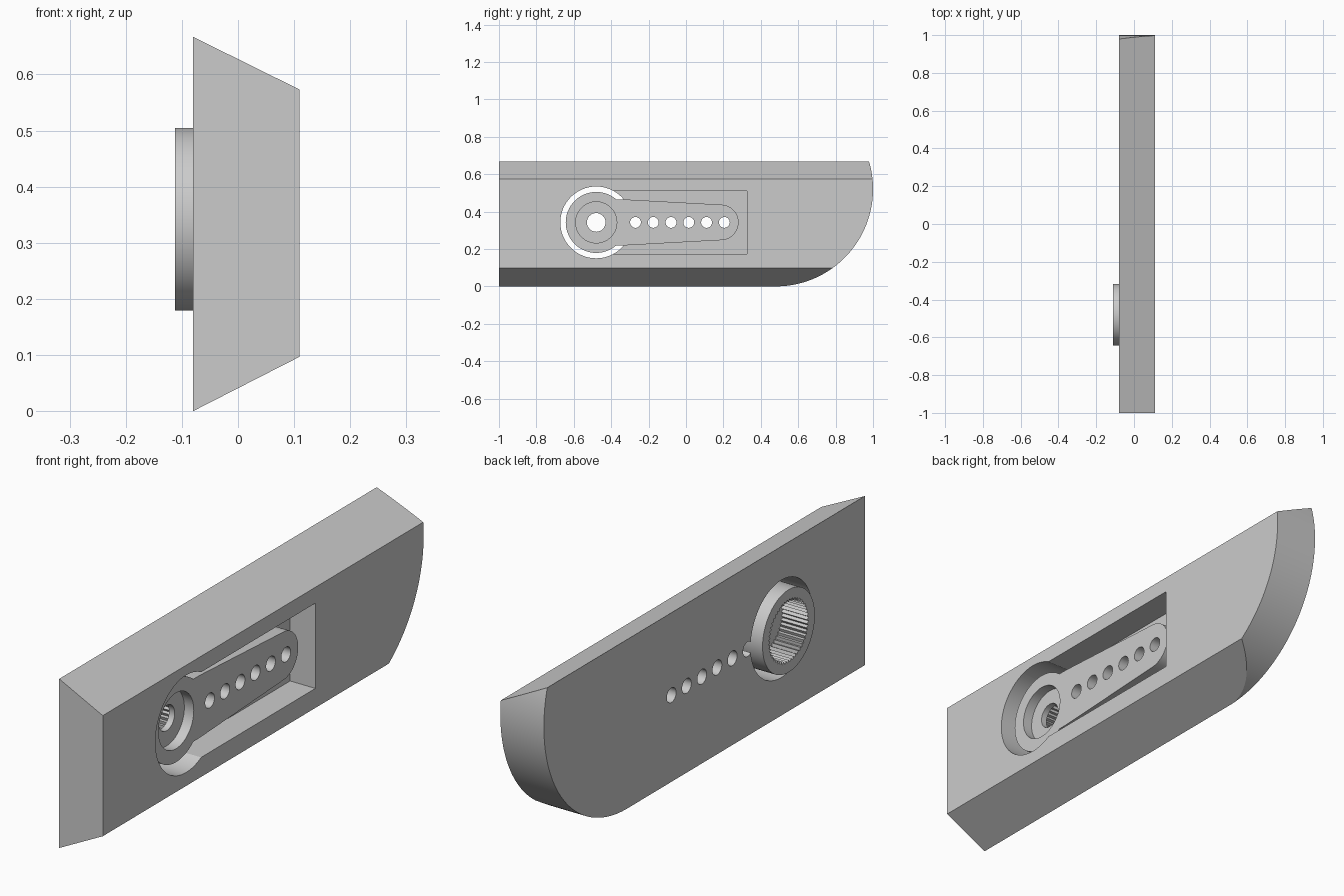
import bpy, bmesh
from math import sin, cos, pi

if "Cube" in bpy.data.objects:
    bpy.data.objects.remove(bpy.data.objects["Cube"], do_unlink=True)

grey = bpy.data.materials.new("plain grey")
grey.use_nodes = True
grey.diffuse_color = (0.6, 0.6, 0.6, 1)
grey.node_tree.nodes["Principled BSDF"].inputs["Base Color"].default_value = (0.6, 0.6, 0.6, 1)

AXIS_Y, AXIS_Z = -0.48, 0.342      # pivot of the arm
BACK, FACE = -0.08, 0.11           # plate sides along x
FLOOR, ARM_TOP, HUB_BACK = 0.0, 0.066, -0.112


def arc(y, z, r, start=0, end=2 * pi, n=64):
    """Points along an arc in the side plane."""
    return [(y + r * cos(start + (end - start) * i / n),
             z + r * sin(start + (end - start) * i / n)) for i in range(n + 1)]


def circle(y, z, r, n=64):
    return arc(y, z, r, n=n)[:-1]


def solid(name, points, offset):
    """Close a ring of 3D points and extrude it by an offset."""
    bm = bmesh.new()
    face = bm.faces.new([bm.verts.new(p) for p in points])
    out = bmesh.ops.extrude_face_region(bm, geom=[face])
    verts = [g for g in out["geom"] if isinstance(g, bmesh.types.BMVert)]
    bmesh.ops.translate(bm, verts=verts, vec=offset)
    bmesh.ops.recalc_face_normals(bm, faces=bm.faces[:])
    mesh = bpy.data.meshes.new(name)
    bm.to_mesh(mesh)
    bm.free()
    mesh.materials.append(grey)
    obj = bpy.data.objects.new(name, mesh)
    bpy.context.collection.objects.link(obj)
    return obj


def slab(name, outline, x0, x1):
    return solid(name, [(x0, y, z) for y, z in outline], (x1 - x0, 0, 0))


def combine(target, tool, operation="DIFFERENCE"):
    """Apply a boolean and discard the tool."""
    bpy.context.view_layer.objects.active = target
    mod = target.modifiers.new("cut", "BOOLEAN")
    mod.operation, mod.solver, mod.object = operation, "EXACT", tool
    bpy.ops.object.modifier_apply(modifier=mod.name)
    bpy.data.objects.remove(tool, do_unlink=True)


# Plate: bevelled bar trimmed to a rounded back end
section = [(BACK, 0), (FACE, 0.097), (FACE, 0.573), (BACK, 0.667)]
plate = solid("plate", [(x, -1, z) for x, z in section], (0, 2.1, 0))
outline = [(-1.1, 0.8), (-1.1, 0)] + arc(0.48, 0.52, 0.52, -pi / 2, 0.285) + [(0.94, 0.8)]
combine(plate, slab("end_trim", outline, -0.3, 0.3), "INTERSECT")

# Pocket for the arm and round opening for the hub
pocket = [(AXIS_Y + 0.09, 0.174), (0.325, 0.174), (0.325, 0.51), (AXIS_Y + 0.09, 0.51)]
combine(plate, slab("pocket_cut", pocket, FLOOR, 0.3))
combine(plate, slab("hub_cut", circle(AXIS_Y, AXIS_Z, 0.192), -0.3, 0.3))

# Arm: tapered lever with a rounded tip, joined to the hub
lever = ([(AXIS_Y, AXIS_Z + 0.125), (AXIS_Y, AXIS_Z - 0.125), (-0.33, AXIS_Z - 0.123)]
         + arc(0.186, AXIS_Z, 0.095, -pi / 2, pi / 2, 32) + [(-0.33, AXIS_Z + 0.123)])
arm = slab("pivot_arm", lever, FLOOR, ARM_TOP)
combine(arm, slab("hub", circle(AXIS_Y, AXIS_Z, 0.163), HUB_BACK, ARM_TOP), "UNION")

# Hub bores: front recess, screw hole and toothed back socket
combine(arm, slab("recess_cut", circle(AXIS_Y, AXIS_Z, 0.11), 0.025, 0.3))
combine(arm, slab("screw_cut", circle(AXIS_Y, AXIS_Z, 0.05, 32), -0.3, 0.3))
teeth = 48
socket = []
for i in range(teeth * 2):
    r = 0.125 if i % 2 else 0.115
    a = pi * i / teeth
    socket.append((AXIS_Y + r * cos(a), AXIS_Z + r * sin(a)))
combine(arm, slab("socket_cut", socket, -0.3, 0.0))

# Row of holes through both the arm and the plate
for i in range(6):
    for part in (plate, arm):
        combine(part, slab("hole_cut", circle(-0.27 + 0.095 * i, AXIS_Z, 0.029, 32), -0.3, 0.3))

# Smooth the curves, keep the edges crisp
for part in (plate, arm):
    bpy.ops.object.select_all(action="DESELECT")
    part.select_set(True)
    bpy.context.view_layer.objects.active = part
    bpy.ops.object.shade_smooth_by_angle(angle=0.4)
